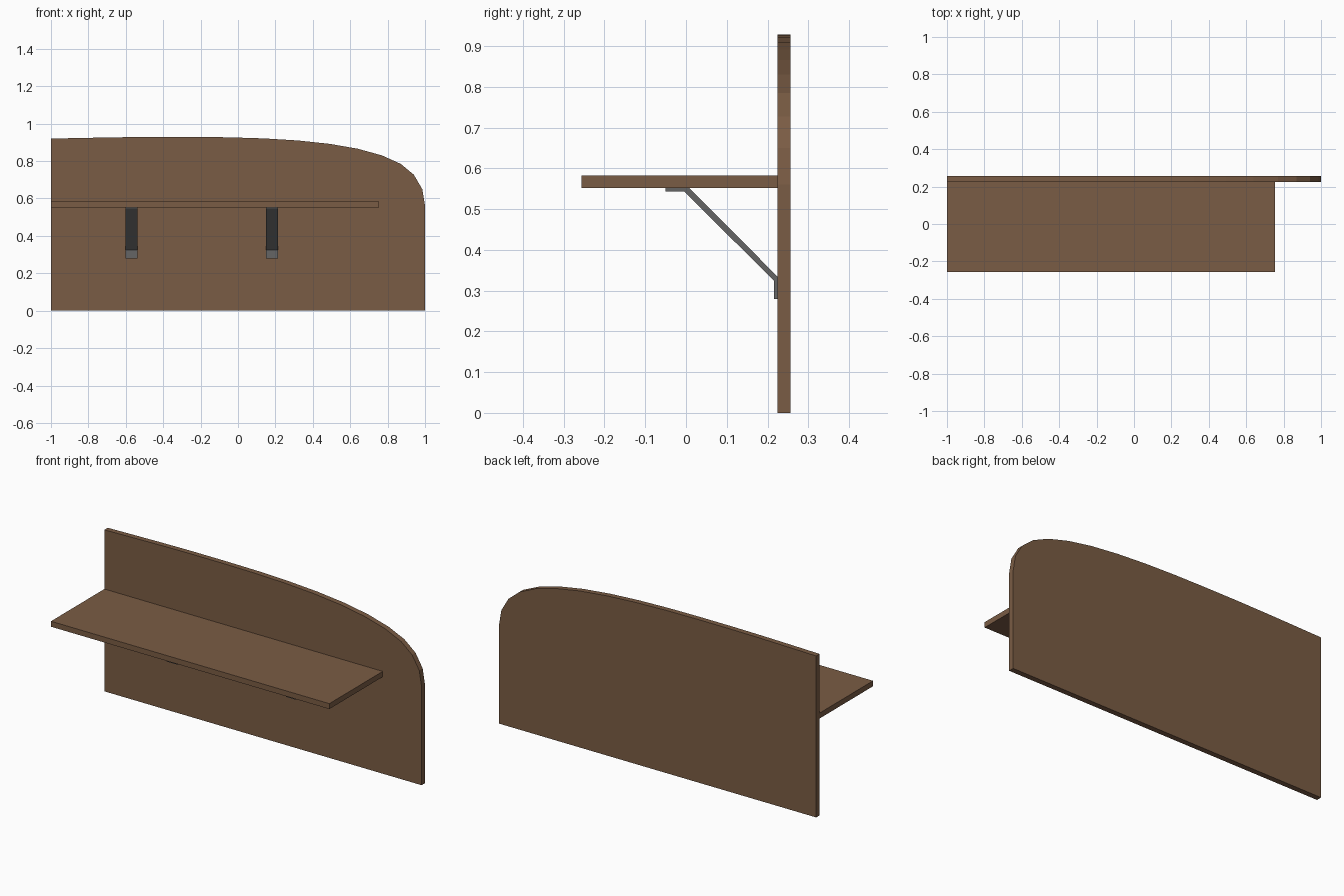
import bpy, bmesh
from mathutils import Vector

if "Cube" in bpy.data.objects:
    bpy.data.objects.remove(bpy.data.objects["Cube"])


def material(name, rgb):
    m = bpy.data.materials.new(name)
    m.diffuse_color = (*rgb, 1)
    m.use_nodes = True
    m.node_tree.nodes["Principled BSDF"].inputs["Base Color"].default_value = m.diffuse_color
    return m


def extrude_profile(name, points, direction, mat):
    """Extrude a closed planar outline along a direction."""
    bm = bmesh.new()
    face = bm.faces.new([bm.verts.new(p) for p in points])
    ext = bmesh.ops.extrude_face_region(bm, geom=[face], use_keep_orig=True)
    moved = [g for g in ext["geom"] if isinstance(g, bmesh.types.BMVert)]
    bmesh.ops.translate(bm, verts=moved, vec=Vector(direction))
    bmesh.ops.recalc_face_normals(bm, faces=bm.faces)
    mesh = bpy.data.meshes.new(name)
    bm.to_mesh(mesh)
    bm.free()
    mesh.materials.append(mat)
    obj = bpy.data.objects.new(name, mesh)
    bpy.context.collection.objects.link(obj)
    return obj


wood = material("wood", (0.195, 0.107, 0.058))
metal = material("metal", (0.13, 0.13, 0.13))

FRONT, BACK = 0.225, 0.256      # faces of the upright panel
UNDER, TOP = 0.552, 0.583       # faces of the shelf

# Upright back panel with one rounded corner
outline = [(-1, 0), (1, 0), (1, 0.56), (0.985, 0.65), (0.94, 0.727),
           (0.87, 0.785), (0.77, 0.83), (0.64, 0.866), (0.49, 0.892),
           (0.32, 0.91), (0.14, 0.921), (-0.05, 0.927), (-0.25, 0.929),
           (-0.45, 0.929), (-0.65, 0.927), (-0.86, 0.923), (-1, 0.92)]
extrude_profile("back_panel", [(x, FRONT, z) for x, z in outline],
                (0, BACK - FRONT, 0), wood)

# Shelf board
board = [(-1, -BACK), (0.755, -BACK), (0.755, FRONT), (-1, FRONT)]
extrude_profile("shelf", [(x, y, UNDER) for x, y in board],
                (0, 0, TOP - UNDER), wood)

# Bent strip brackets with a mounting tab at each end
strip = [(-0.05, UNDER), (0.008, UNDER), (FRONT, 0.334), (FRONT, 0.28),
         (0.216, 0.28), (0.216, 0.324), (-0.004, 0.543), (-0.05, 0.543)]
for side, x in (("left", -0.602), ("right", 0.15)):
    extrude_profile(f"bracket_{side}", [(x, y, z) for y, z in strip],
                    (0.065, 0, 0), metal)
